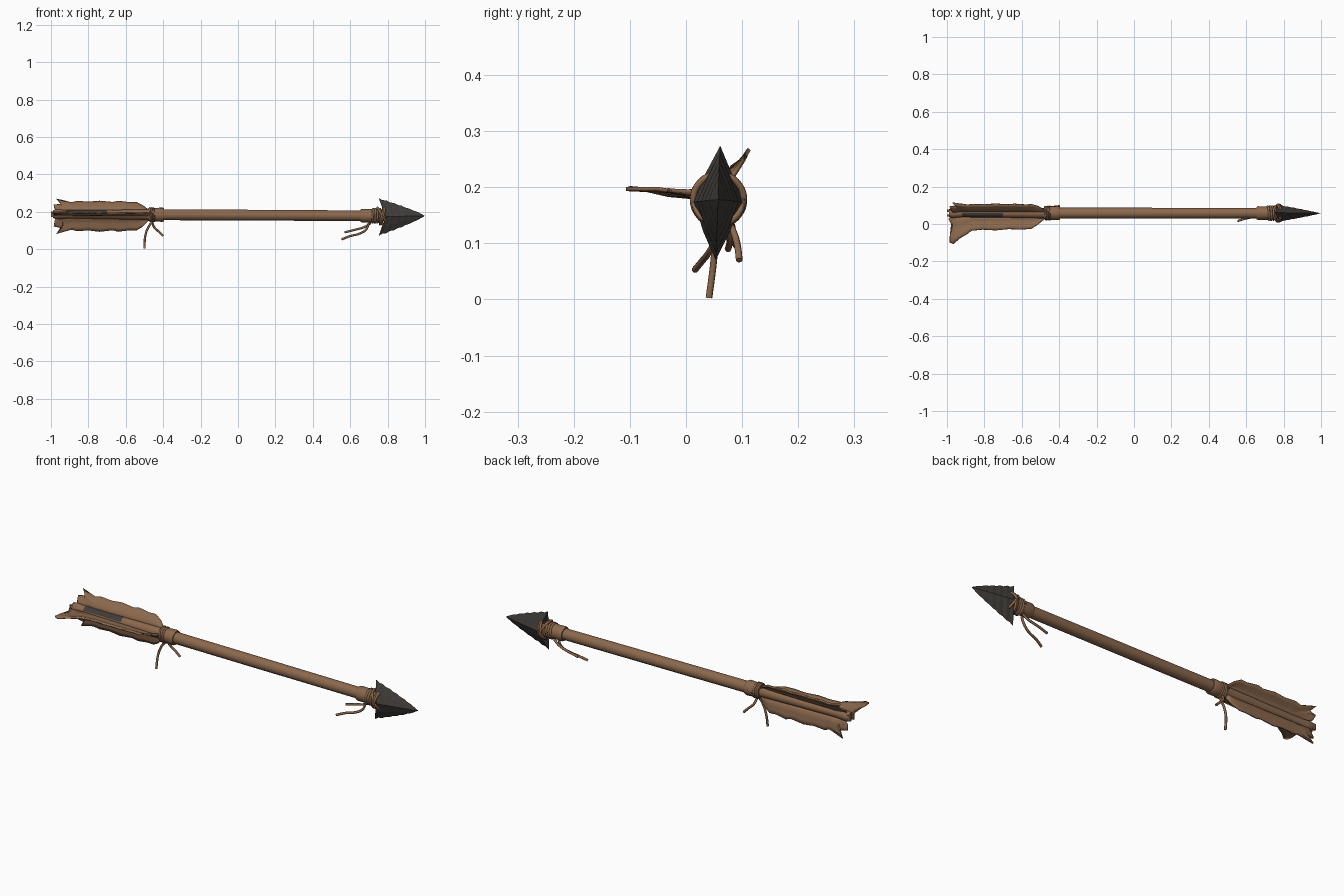
import bpy, bmesh, math, random
from mathutils import Vector

if "Cube" in bpy.data.objects:
    bpy.data.objects.remove(bpy.data.objects["Cube"])

random.seed(4)


def material(name, rgb):
    m = bpy.data.materials.new(name)
    m.diffuse_color = (*rgb, 1)
    m.use_nodes = True
    m.node_tree.nodes["Principled BSDF"].inputs["Base Color"].default_value = m.diffuse_color
    return m


BROWN = material("brown wood and leather", (0.26, 0.14, 0.075))
STONE = material("dark stone", (0.05, 0.045, 0.04))


def axis(x):
    """Centre line of the slightly tilted shaft."""
    return Vector((x, 0.058, 0.182 - 0.005 * x))


def finish(name, bm, mats, smooth=None):
    bmesh.ops.recalc_face_normals(bm, faces=bm.faces)
    me = bpy.data.meshes.new(name)
    bm.to_mesh(me)
    bm.free()
    for m in mats:
        me.materials.append(m)
    ob = bpy.data.objects.new(name, me)
    bpy.context.collection.objects.link(ob)
    if smooth:
        bpy.ops.object.select_all(action='DESELECT')
        ob.select_set(True)
        bpy.context.view_layer.objects.active = ob
        bpy.ops.object.shade_smooth_by_angle(angle=math.radians(smooth))
    return ob


def tube(bm, stations, sides=16):
    """Loft round sections given as (x, radius) along the axis."""
    rings = []
    for x, r in stations:
        c = axis(x)
        rings.append([bm.verts.new(c + Vector((0, r * math.cos(a), r * math.sin(a))))
                      for a in (2 * math.pi * i / sides for i in range(sides))])
    for a, b in zip(rings, rings[1:]):
        for i in range(sides):
            j = (i + 1) % sides
            bm.faces.new((a[i], a[j], b[j], b[i]))
    bm.faces.new(rings[0])
    bm.faces.new(rings[-1])


def cord(name, points, radius):
    cu = bpy.data.curves.new(name, 'CURVE')
    cu.dimensions = '3D'
    cu.bevel_depth = radius
    cu.bevel_resolution = 2
    cu.use_fill_caps = True
    cu.resolution_u = 4
    sp = cu.splines.new('BEZIER')
    sp.bezier_points.add(len(points) - 1)
    for bp, p in zip(sp.bezier_points, points):
        bp.co = p
        bp.handle_left_type = bp.handle_right_type = 'AUTO'
    cu.materials.append(BROWN)
    ob = bpy.data.objects.new(name, cu)
    bpy.context.collection.objects.link(ob)


def coil(name, x0, x1, r, turns, radius, tilt=0.0):
    n = int(turns * 10)
    pts = []
    for i in range(n + 1):
        a = 2 * math.pi * turns * i / n
        x = x0 + (x1 - x0) * i / n + tilt * math.sin(a)
        pts.append(axis(x) + Vector((0, r * math.cos(a), r * math.sin(a))))
    cord(name, pts, radius)


# Shaft, with a flared tail and a dark patch on its upper front side
bm = bmesh.new()
tube(bm, [(-0.99, 0.020), (-0.975, 0.026), (-0.95, 0.025), (-0.92, 0.022), (-0.82, 0.023),
          (-0.7, 0.024), (-0.6, 0.026), (-0.4, 0.029), (0, 0.029), (0.4, 0.0285), (0.80, 0.028)])
for f in bm.faces:
    c = f.calc_center_median()
    d = c - axis(c.x)
    if -0.93 < c.x < -0.68 and d.y < -0.003 and d.z > 0.005:
        f.material_index = 1
finish("shaft", bm, [BROWN, STONE], 40)

# Nock prongs at the tail
for side, label in ((1, "back"), (-1, "front")):
    bm = bmesh.new()
    bmesh.ops.create_cube(bm, size=1)
    for v in bm.verts:
        v.co = axis(-0.985) + Vector((v.co.x * 0.03, side * 0.013 + v.co.y * 0.012, v.co.z * 0.03))
    finish("nock_prong_" + label, bm, [BROWN])

# Leather collars at both ends
for name, a, b in (("tail_collar", -0.48, -0.395), ("head_collar", 0.655, 0.745)):
    bm = bmesh.new()
    w = b - a
    tube(bm, [(a, 0.033), (a + 0.1 * w, 0.037), (a + 0.45 * w, 0.036),
              (a + 0.6 * w, 0.037), (a + 0.9 * w, 0.038), (b, 0.034)])
    finish(name, bm, [BROWN], 40)

# Twine wraps
coil("tail_twine", -0.475, -0.445, 0.035, 3, 0.005)
coil("head_twine", 0.715, 0.765, 0.036, 4, 0.006, 0.004)
coil("head_loop", 0.765, 0.78, 0.045, 2, 0.006, 0.012)
coil("head_cross_loop", 0.77, 0.775, 0.043, 1, 0.006, -0.025)

# Loose hanging ends
cord("tail_cord_long", [(-0.455, 0.055, 0.15), (-0.475, 0.052, 0.125), (-0.495, 0.05, 0.075),
                        (-0.50, 0.041, 0.003)], 0.006)
cord("tail_cord_short", [(-0.46, 0.07, 0.15), (-0.45, 0.085, 0.12), (-0.425, 0.092, 0.095),
                         (-0.40, 0.095, 0.07)], 0.006)
cord("head_cord_long", [(0.70, 0.05, 0.14), (0.685, 0.05, 0.105), (0.65, 0.04, 0.083),
                        (0.60, 0.03, 0.07), (0.555, 0.016, 0.053)], 0.006)
cord("head_cord_short", [(0.71, 0.07, 0.14), (0.68, 0.074, 0.12), (0.63, 0.078, 0.105),
                         (0.57, 0.075, 0.09)], 0.006)

# Feathers: each outline point is (x at shaft, x at rim, rim radius)
TORN = [(-0.48, -0.48, 0.032), (-0.50, -0.51, 0.060), (-0.53, -0.545, 0.080), (-0.57, -0.58, 0.078),
        (-0.62, -0.64, 0.086), (-0.66, -0.67, 0.079), (-0.72, -0.74, 0.086), (-0.78, -0.80, 0.080),
        (-0.84, -0.86, 0.084), (-0.87, -0.89, 0.076), (-0.90, -0.97, 0.098), (-0.93, -0.945, 0.068),
        (-0.95, -0.985, 0.060), (-0.965, -0.98, 0.035)]
WIDE = [(-0.48, -0.48, 0.032), (-0.50, -0.52, 0.065), (-0.53, -0.55, 0.084), (-0.60, -0.61, 0.088),
        (-0.66, -0.67, 0.085), (-0.73, -0.74, 0.092), (-0.80, -0.81, 0.088), (-0.86, -0.87, 0.094),
        (-0.88, -0.885, 0.108), (-0.90, -0.93, 0.135), (-0.92, -0.965, 0.165), (-0.94, -0.985, 0.158),
        (-0.96, -0.985, 0.125), (-0.975, -0.975, 0.06), (-0.98, -0.99, 0.03)]
LOW = [(a, b, r * 1.12) for a, b, r in TORN]


def feather(name, outline, degrees):
    a = math.radians(degrees)
    out = Vector((0, math.cos(a), math.sin(a)))
    side = Vector((0, -math.sin(a), math.cos(a)))
    bm = bmesh.new()
    rows = []
    for k, (xi, xo, r) in enumerate(outline):
        row = []
        for j in range(5):
            t = j / 4
            rad = 0.015 + (r - 0.015) * t
            bend = 0.006 * math.sin(t * 5) + random.uniform(-0.0015, 0.0015) * t
            p = axis(xi) + out * rad + side * bend
            p.x = xi + (xo - xi) * t
            row.append(bm.verts.new(p))
        rows.append(row)
    for p, q in zip(rows, rows[1:]):
        for j in range(4):
            bm.faces.new((p[j], p[j + 1], q[j + 1], q[j]))
    ob = finish(name, bm, [BROWN], 40)
    m = ob.modifiers.new("thickness", 'SOLIDIFY')
    m.thickness = 0.007
    m.offset = 0


feather("feather_front", WIDE, 178)
feather("feather_top", TORN, 60)
feather("feather_bottom", LOW, -68)

# Chipped stone head: diamond sections stepping down to the tip
bm = bmesh.new()
section = [(0, 1), (0.56, 0.5), (1, 0), (0.56, -0.5), (0, -1), (-0.56, -0.5), (-1, 0), (-0.56, 0.5)]
N = 12
rings = []
for k in range(N):
    s = k / N
    chip = 0.94 if k % 2 else 1.0
    h = 0.1 * (1 - s) ** 0.82 * chip
    t = 0.043 * (1 - s) ** 0.9 * chip
    ring = []
    for y, z in section:
        x = 0.752 + 0.245 * s + 0.036 * (1 - abs(z)) * (1 - s)
        jit = random.uniform(0.94, 1.03) if abs(z) == 0.5 else 1
        ring.append(bm.verts.new((x, 0.057 + y * t * jit + 0.004 * z * (1 - s),
                                  0.174 + 0.004 * s + z * h - 0.004 * (1 - s) * (z < 0))))
    rings.append(ring)
tip = bm.verts.new((0.999, 0.058, 0.178))
back = bm.verts.new((0.788, 0.057, 0.174))
for p, q in zip(rings, rings[1:]):
    for i in range(8):
        j = (i + 1) % 8
        bm.faces.new((p[i], p[j], q[j], q[i]))
for i in range(8):
    j = (i + 1) % 8
    bm.faces.new((rings[-1][i], rings[-1][j], tip))
    bm.faces.new((rings[0][j], rings[0][i], back))
finish("stone_head", bm, [STONE])
